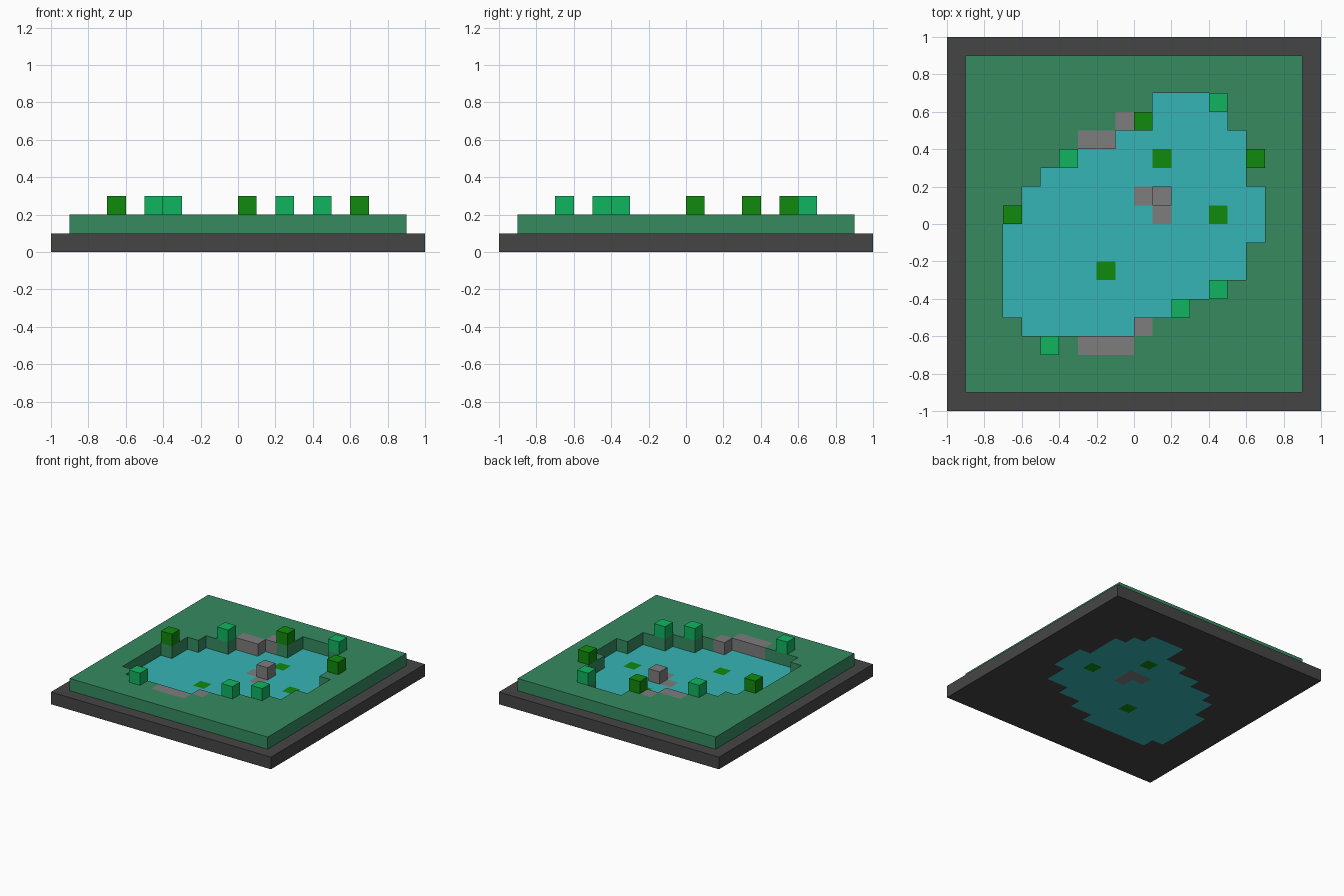
import bpy, bmesh
from mathutils import Vector

if "Cube" in bpy.data.objects:
    bpy.data.objects.remove(bpy.data.objects["Cube"], do_unlink=True)

S = 0.1  # block size


def material(name, r, g, b):
    lin = [((c / 255 + 0.055) / 1.055) ** 2.4 for c in (r, g, b)] + [1.0]
    m = bpy.data.materials.new(name)
    m.use_nodes = True
    m.diffuse_color = lin
    bsdf = m.node_tree.nodes["Principled BSDF"]
    bsdf.inputs["Base Color"].default_value = lin
    bsdf.inputs["Roughness"].default_value = 0.9
    return m


charcoal = material("charcoal", 69, 69, 69)
grass = material("grass green", 54, 138, 96)
water = material("water blue", 53, 181, 182)
stone = material("stone grey", 125, 125, 125)
leaf = material("leaf green", 16, 138, 12)
mint = material("bright green", 16, 181, 96)


def square(n):
    return {(i, j) for i in range(-n, n) for j in range(-n, n)}


# Pond outline: for each row of blocks, first and last-plus-one column
POND_ROWS = {6: (1, 4), 5: (1, 5), 4: (-1, 6), 3: (-3, 6), 2: (-5, 6),
             1: (-6, 7), 0: (-6, 7), -1: (-7, 7), -2: (-7, 6), -3: (-7, 6),
             -4: (-7, 4), -5: (-7, 2), -6: (-6, 0)}
pond = {(i, j) for j, (a, b) in POND_ROWS.items() for i in range(a, b)}

pads = {(-2, -3), (1, 3), (4, 0)}
pond_stones = {(0, 1), (1, 1), (1, 0)}
bank_stones = {(-3, 4), (-2, 4), (-1, 5),
               (-3, -7), (-2, -7), (-1, -7), (0, -6)}
dark_bushes = [(-7, 0), (0, 5), (6, 3)]
light_bushes = [(-5, -7), (-4, 3), (2, -5), (4, -4), (4, 6)]


def layer(cells, k):
    return {(i, j, k) for i, j in cells}


# Parts as sets of blocks (column, row, level)
parts = [
    ("base_slab", charcoal, layer(square(10) - pond, 0)),
    ("pond_water", water, layer(pond - pads - pond_stones, 0)),
    ("lily_pads", leaf, layer(pads, 0)),
    ("pond_stones", stone, layer(pond_stones, 0) | {(1, 1, 1)}),
    ("grass_bank", grass, layer(square(9) - pond - bank_stones, 1)),
    ("bank_stones", stone, layer(bank_stones, 1)),
]
for n, c in enumerate(dark_bushes, 1):
    parts.append((f"dark_bush_{n}", leaf, layer([c], 2)))
for n, c in enumerate(light_bushes, 1):
    parts.append((f"light_bush_{n}", mint, layer([c], 2)))

solid = set().union(*(p[2] for p in parts))


def build(name, mat, blocks):
    """Make the outside faces of a group of blocks, leaving out buried ones."""
    bm = bmesh.new()
    for block in sorted(blocks):
        centre = Vector(block) + Vector((0.5, 0.5, 0.5))
        for axis in range(3):
            for sign in (-1, 1):
                normal = Vector((0, 0, 0))
                normal[axis] = sign
                if tuple(block[a] + int(normal[a]) for a in range(3)) in solid:
                    continue
                u = Vector((0, 0, 0))
                u[(axis + 1) % 3] = 0.5
                v = normal.cross(u)
                mid = centre + normal * 0.5
                corners = (mid - u - v, mid + u - v, mid + u + v, mid - u + v)
                bm.faces.new([bm.verts.new(p * S) for p in corners])
    bmesh.ops.remove_doubles(bm, verts=bm.verts, dist=0.001)
    mesh = bpy.data.meshes.new(name)
    bm.to_mesh(mesh)
    bm.free()
    mesh.materials.append(mat)
    bpy.context.collection.objects.link(bpy.data.objects.new(name, mesh))


for part in parts:
    build(*part)
